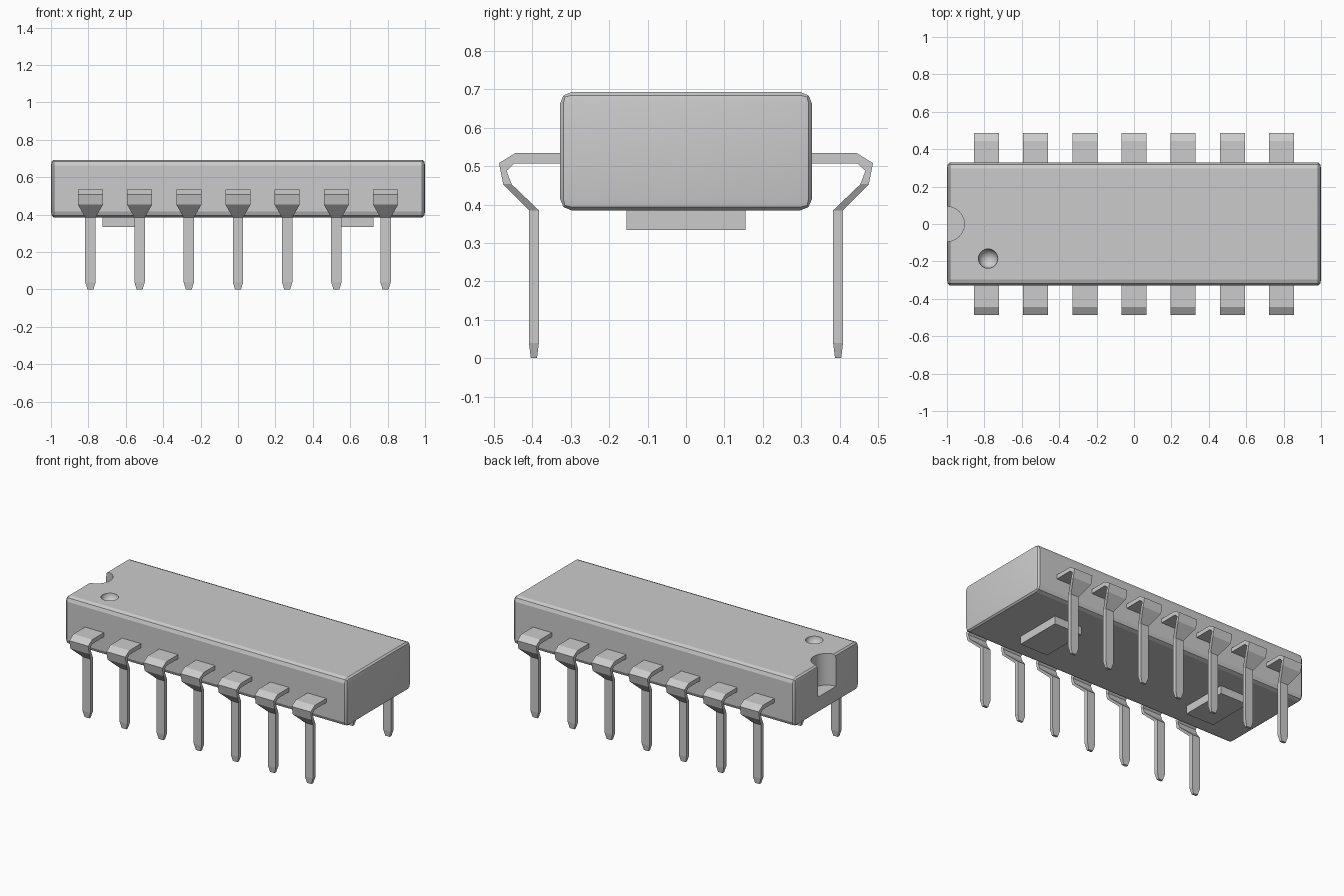
import bpy, bmesh
from mathutils import Matrix

if "Cube" in bpy.data.objects:
    bpy.data.objects.remove(bpy.data.objects["Cube"])


def add_object(name, bm):
    bmesh.ops.recalc_face_normals(bm, faces=bm.faces)
    mesh = bpy.data.meshes.new(name)
    bm.to_mesh(mesh)
    bm.free()
    ob = bpy.data.objects.new(name, mesh)
    bpy.context.collection.objects.link(ob)
    return ob


def box(name, center, size, bevel=0.0, stretch=1.0):
    # stretch makes the bevel narrower along x
    bm = bmesh.new()
    bmesh.ops.create_cube(bm, size=1)
    bmesh.ops.scale(bm, vec=(size[0] * stretch, size[1], size[2]), verts=bm.verts)
    if bevel:
        bmesh.ops.bevel(bm, geom=bm.edges[:], offset=bevel, segments=2,
                        profile=0.5, affect='EDGES')
    bmesh.ops.scale(bm, vec=(1 / stretch, 1, 1), verts=bm.verts)
    bmesh.ops.translate(bm, vec=center, verts=bm.verts)
    return add_object(name, bm)


# Plastic body with narrow bevels
body = box("chip_body", (0, 0, 0.539), (2.0, 0.656, 0.308), 0.03, 2.0)

# End notch and round dimple cut from the top
bm = bmesh.new()
bmesh.ops.create_cone(bm, cap_ends=True, segments=32, radius1=0.093, radius2=0.093,
                      depth=0.4, matrix=Matrix.Translation((-1.0, 0, 0.69)))
notch = add_object("notch_cutter", bm)
bm = bmesh.new()
bmesh.ops.create_uvsphere(bm, u_segments=32, v_segments=16, radius=0.052,
                          matrix=Matrix.Translation((-0.78, -0.185, 0.695)))
dimple = add_object("dimple_cutter", bm)

bpy.context.view_layer.objects.active = body
for cutter in (notch, dimple):
    cutter.hide_render = True
    mod = body.modifiers.new(cutter.name, 'BOOLEAN')
    mod.operation = 'DIFFERENCE'
    mod.solver = 'EXACT'
    mod.object = cutter
    bpy.ops.object.modifier_apply(modifier=mod.name)
    bpy.data.objects.remove(cutter)
bpy.ops.object.select_all(action='DESELECT')
body.select_set(True)
bpy.ops.object.shade_smooth_by_angle(angle=0.35)

# Standoff pads underneath
for side, label in ((-1, "left"), (1, "right")):
    box(f"standoff_pad_{label}", (side * 0.625, 0, 0.37), (0.2, 0.31, 0.072))

# Pin stations: outer (y, z), inner (y, z), half width
STATIONS = [
    ((0.300, 0.534), (0.300, 0.507), 0.067),
    ((0.445, 0.534), (0.447, 0.507), 0.067),
    ((0.487, 0.508), (0.467, 0.488), 0.067),
    ((0.476, 0.453), (0.454, 0.453), 0.067),
    ((0.409, 0.385), (0.383, 0.385), 0.028),
    ((0.409, 0.040), (0.383, 0.040), 0.028),
    ((0.404, 0.000), (0.388, 0.000), 0.016),
]


def pin(name, x, side):
    bm = bmesh.new()
    rings = []
    for (yo, zo), (yi, zi), w in STATIONS:
        rings.append([bm.verts.new(p) for p in (
            (x - w, side * yo, zo), (x + w, side * yo, zo),
            (x + w, side * yi, zi), (x - w, side * yi, zi))])
    for a, b in zip(rings, rings[1:]):
        for i in range(4):
            j = (i + 1) % 4
            bm.faces.new((a[i], a[j], b[j], b[i]))
    bm.faces.new(rings[0])
    bm.faces.new(rings[-1])
    add_object(name, bm)


# Two rows of seven bent pins
for side, row in ((-1, "front"), (1, "back")):
    for i in range(7):
        pin(f"{row}_pin_{i + 1}", (i - 3) * 0.263, side)
